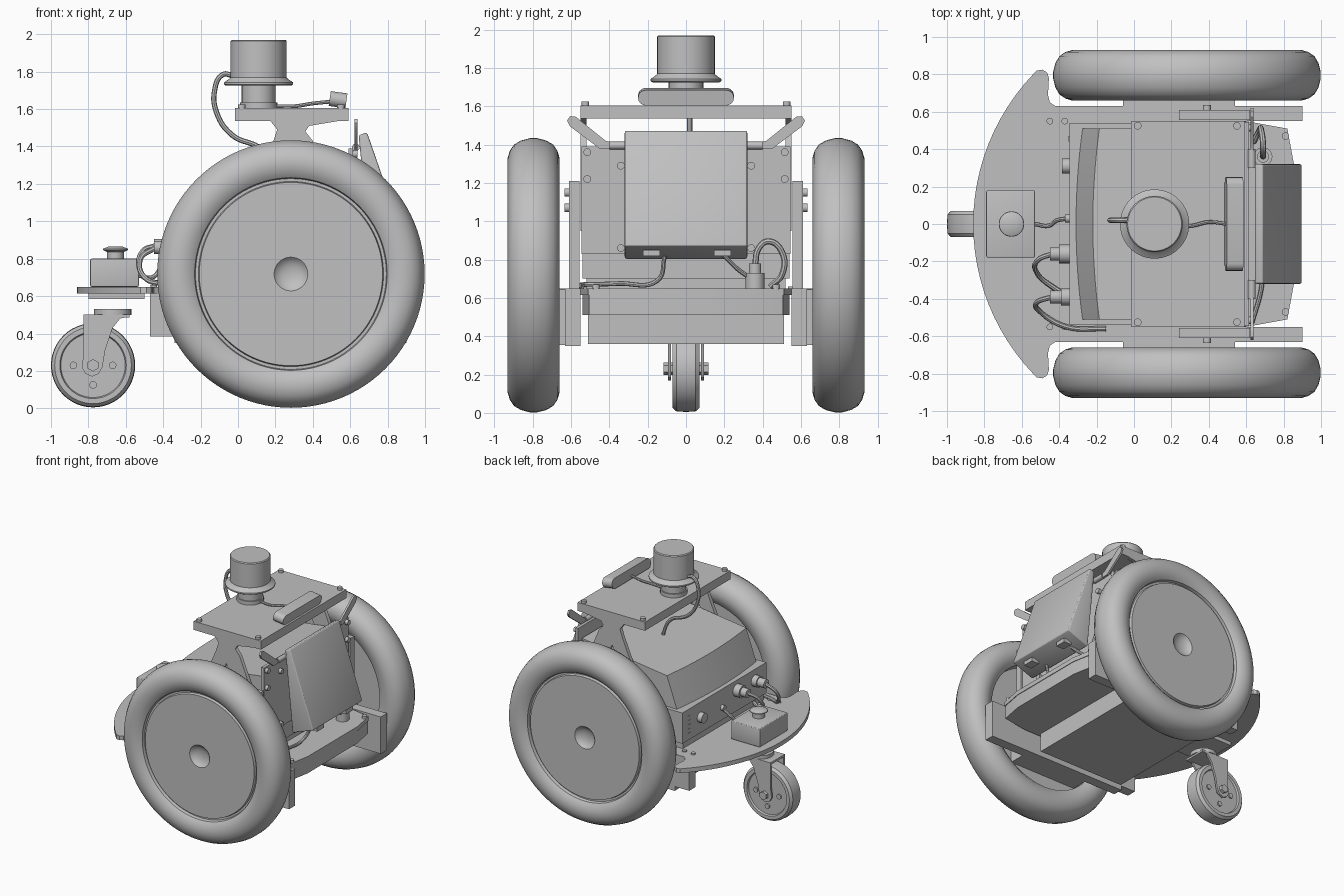
import bpy, bmesh, math
from mathutils import Vector, Matrix

if "Cube" in bpy.data.objects:
    bpy.data.objects.remove(bpy.data.objects["Cube"], do_unlink=True)

grey = bpy.data.materials.new("plain grey")
grey.use_nodes = True
grey.diffuse_color = (0.53, 0.53, 0.53, 1)
for node in grey.node_tree.nodes:
    if node.type == 'BSDF_PRINCIPLED':
        node.inputs["Base Color"].default_value = (0.53, 0.53, 0.53, 1)
parts = []


def add_mesh(name, mesh):
    mesh.materials.clear()
    mesh.materials.append(grey)
    ob = bpy.data.objects.new(name, mesh)
    bpy.context.collection.objects.link(ob)
    parts.append(ob)
    return ob


def finish(name, bm, bevel=0.0):
    if bevel:
        bmesh.ops.bevel(bm, geom=bm.edges[:], offset=bevel, segments=3, profile=0.5, affect='EDGES')
    bmesh.ops.recalc_face_normals(bm, faces=bm.faces[:])
    mesh = bpy.data.meshes.new(name)
    bm.to_mesh(mesh)
    bm.free()
    return add_mesh(name, mesh)


def prism(name, pts, lo, hi, plane='xz', bevel=0.0):
    """Extrude an outline along the axis normal to its plane."""
    place = {'xz': lambda a, b, d: (a, d, b), 'xy': lambda a, b, d: (a, b, d),
             'yz': lambda a, b, d: (d, a, b)}[plane]
    bm = bmesh.new()
    face = bm.faces.new([bm.verts.new(place(a, b, lo)) for a, b in pts])
    ext = bmesh.ops.extrude_face_region(bm, geom=[face])
    move = Vector(place(0, 0, hi - lo))
    bmesh.ops.translate(bm, vec=move, verts=[v for v in ext["geom"] if isinstance(v, bmesh.types.BMVert)])
    return finish(name, bm, bevel)


def mirrored(pts):
    """Close a half outline by mirroring it across y = 0."""
    return pts + [(x, -y) for x, y in reversed(pts)]


def box(name, x0, x1, y0, y1, z0, z1, bevel=0.0):
    return prism(name, [(x0, y0), (x1, y0), (x1, y1), (x0, y1)], z0, z1, 'xy', bevel)


def side_box(name, s, x0, x1, y0, y1, z0, z1):
    return box(name, x0, x1, min(s * y0, s * y1), max(s * y0, s * y1), z0, z1)


def cyl(name, p, q, r, n=32):
    p, q = Vector(p), Vector(q)
    bm = bmesh.new()
    rot = (q - p).to_track_quat('Z', 'Y').to_matrix().to_4x4()
    bmesh.ops.create_cone(bm, cap_ends=True, segments=n, radius1=r, radius2=r,
                          depth=(q - p).length, matrix=Matrix.Translation((p + q) / 2) @ rot)
    return finish(name, bm)


def lathe(name, profile, centre, axis, steps=72):
    """Spin (radius, height) points about an axis through centre."""
    axis, centre = Vector(axis), Vector(centre)
    out = Vector((1, 0, 0))
    bm = bmesh.new()
    vs = [bm.verts.new(centre + out * r + axis * h) for r, h in profile]
    es = [bm.edges.new(e) for e in zip(vs, vs[1:])]
    bmesh.ops.spin(bm, geom=vs + es, cent=centre, axis=axis, angle=math.tau, steps=steps)
    bmesh.ops.remove_doubles(bm, verts=bm.verts[:], dist=0.0005)
    return finish(name, bm)


def cable(name, pts, r=0.012):
    cu = bpy.data.curves.new(name, 'CURVE')
    cu.dimensions = '3D'
    cu.bevel_depth, cu.bevel_resolution, cu.resolution_u = r, 2, 8
    cu.use_fill_caps = True
    sp = cu.splines.new('BEZIER')
    sp.bezier_points.add(len(pts) - 1)
    for bp, p in zip(sp.bezier_points, pts):
        bp.co = p
        bp.handle_left_type = bp.handle_right_type = 'AUTO'
    tmp = bpy.data.objects.new(name + "_path", cu)
    bpy.context.collection.objects.link(tmp)
    dg = bpy.context.evaluated_depsgraph_get()
    mesh = bpy.data.meshes.new_from_object(tmp.evaluated_get(dg))
    bpy.data.objects.remove(tmp, do_unlink=True)
    return add_mesh(name, mesh)


# Drive wheels: dimpled disc, rim groove, round tyre, hollow inner side
tyre = [(.515, .105), (.535, .12), (.57, .133), (.61, .136), (.65, .124), (.682, .102), (.703, .066), (.715, .02)]
wheel = [(0, .066), (.03, .068), (.055, .075), (.075, .086), (.09, .102), (.49, .102), (.495, .08), (.51, .08)]
wheel += tyre + [(r, -h) for r, h in reversed(tyre)]
wheel += [(.505, -.1), (.5, -.03), (0, -.03)]
for s, tag in ((1, "left"), (-1, "right")):
    lathe(f"drive_wheel_{tag}", wheel, (.283, s * .795, .718), (0, s, 0), 96)

# Deck plate with a rounded bumper arc and tapered rear
arc = []
for i in range(13):
    t = math.radians(43.5 * i / 12)
    arc.append((.30 - 1.16 * math.cos(t), 1.16 * math.sin(t)))
tip = [(-.52, .82), (-.49, .825), (-.465, .81), (-.455, .78), (-.46, .69), (-.45, .65), (-.42, .63), (.60, .63)]
rear = [(.60, .55), (.82, .51), (.855, .32)]
prism("deck_plate", mirrored(arc + tip + rear)[:-1], .615, .65, 'xy')
box("caster_mount_plate", -.80, -.50, -.16, .16, .585, .615)

# Chassis: stepped belly boxes, side rails and wheel drives
prism("belly_upper", mirrored([(-.30, .54), (.60, .54), (.815, .505), (.85, .32)]), .51, .615, 'xy')
box("belly_lower", -.30, .47, -.51, .51, .36, .51)
for s, tag in ((1, "left"), (-1, "right")):
    side_box(f"side_rail_{tag}", s, -.34, .9, .55, .63, .35, .65)
    side_box(f"rail_front_block_{tag}", s, -.47, -.34, .55, .63, .385, .63)
    side_box(f"wheel_drive_{tag}", s, -.06, .54, .63, .765, .355, .645)
    side_box(f"motor_mount_{tag}", s, .24, .62, .555, .61, .65, 1.21)
    for z in (1.07, 1.15):
        cyl(f"mount_bolt_{tag}", (.39, s * .6, z), (.39, s * .635, z), .022, n=16)
    for x in (-.45, -.37):
        cyl(f"deck_bolt_{tag}", (x, s * .55, .645), (x, s * .55, .66), .018, n=12)
    cyl(f"rear_deck_bolt_{tag}", (.81, s * .47, .645), (.81, s * .47, .67), .02, n=12)

# Caster with fork, disc and bolts
cx, cz = -.775, .23
lathe("caster_wheel", [(0, .055), (.172, .055), (.178, .07), (.205, .07), (.222, .05), (.225, 0), (.222, -.05),
                       (.205, -.07), (.178, -.07), (.172, -.055), (0, -.055)], (cx, 0, cz), (0, 1, 0), 48)
fork = [(-.825, .5), (-.825, .3), (-.835, .22), (-.815, .185), (-.78, .17), (-.745, .185), (-.725, .22),
        (-.71, .31), (-.67, .43), (-.63, .48), (-.58, .49), (-.58, .5)]
for s in (1, -1):
    prism("caster_fork", fork, s * .085 - .008, s * .085 + .008)
    cyl("caster_axle_nut", (cx, 0, cz), (cx, s * .118, cz), .033, n=6)
    for a in (0, math.pi, -math.pi / 2):
        x, z = cx + .105 * math.cos(a), cz + .105 * math.sin(a)
        cyl("caster_disc_bolt", (x, 0, z), (x, s * .066, z), .02, n=12)
box("caster_fork_bridge", -.825, -.58, -.093, .093, .485, .502)
cyl("caster_swivel", (-.67, 0, .5), (-.67, 0, .53), .1)

# Emergency stop box
box("stop_box", -.79, -.53, -.18, .18, .65, .80, .008)
cyl("stop_neck", (-.655, 0, .8), (-.655, 0, .85), .045)
lathe("stop_button", [(0, .835), (.045, .835), (.068, .847), (.066, .853), (.04, .864), (0, .866)], (-.655, 0, 0), (0, 0, 1), 32)

# Electronics body, and hood with a bowed, sloping front
box("body_box", -.345, .6, -.54, .54, .70, .95)
box("body_foot", -.335, .58, -.52, .52, .65, .70)
bow = [(-.31 + .035 * (k / 8) ** 2, .51 * k / 8) for k in range(9)]
hood = prism("hood", mirrored(bow + [(.58, .51)])[:-1], .95, 1.3, 'xy')
for v in hood.data.vertices:
    if v.co.z > 1 and v.co.x < 0:
        v.co.x += .09
        v.co.z = 1.2

# Front panel connectors, vents and cables
for y, z, r, x in ((.31, .83, .04, -.385), (-.16, .87, .05, -.4), (-.39, .86, .045, -.39), (.03, .8, .022, -.37)):
    cyl("panel_connector", (-.34, y, z), (x, y, z), r, n=20)
for y, z in ((-.16, .87), (-.39, .86)):
    cyl("panel_plug", (-.39, y, z), (-.45, y, z), .035, n=20)
for i in range(5):
    box("panel_vent", -.349, -.344, .44, .47, .74 + i * .035, .757 + i * .035)
cable("panel_cable_upper", [(-.44, -.16, .87), (-.51, -.19, .84), (-.52, -.26, .73), (-.43, -.34, .67), (-.34, -.39, .68)], .014)
cable("panel_cable_lower", [(-.44, -.39, .86), (-.52, -.42, .8), (-.50, -.47, .7), (-.36, -.55, .665), (-.15, -.56, .665)], .014)
cable("stop_cable", [(-.53, 0, .71), (-.46, -.01, .7), (-.41, .02, .75), (-.34, .03, .8)], .012)

# Upright brackets and top shelf
leg = [(.17, 1.54), (.21, 1.49), (.19, 1.43), (.05, 1.1), (.16, 1.1), (.28, 1.34), (.48, .95), (.60, .95),
       (.40, 1.43), (.36, 1.48), (.38, 1.51), (.56, 1.54)]
for s, tag in ((1, "left"), (-1, "right")):
    prism(f"upright_bracket_{tag}", leg, s * .535 - .015, s * .535 + .015)
    for x in (.02, .55):
        cyl("shelf_bolt", (x, s * .525, 1.6), (x, s * .525, 1.625), .02, n=16)
box("top_shelf", -.015, .59, -.55, .55, 1.535, 1.605)

# Laser scanner
cyl("scanner_base", (.11, 0, 1.6), (.11, 0, 1.635), .1)
lathe("scanner", [(0, 1.63), (.09, 1.63), (.09, 1.725), (.175, 1.725), (.185, 1.732), (.185, 1.742), (.155, 1.763), (.15, 1.77),
                  (.15, 1.963), (.144, 1.97), (0, 1.97)], (.11, 0, 0), (0, 0, 1), 64)
cable("scanner_cable", [(-.03, .02, 1.78), (-.08, .02, 1.785), (-.125, .02, 1.7), (-.11, .02, 1.57), (-.03, .02, 1.46), (.13, .02, 1.38), (.2, .02, 1.23)], .014)

# Depth camera bar with rounded ends
bar = [(s * .21 + .04 * math.cos(a), 1.65 + .04 * math.sin(a)) for s, start in ((1, -90), (-1, 90))
       for a in [math.radians(start + 180 * i / 10) for i in range(11)]]
camera = prism("camera_bar", bar, -.045, .045, 'yz')
camera.data.transform(Matrix.Translation((.535, 0, 1.65)) @ Matrix.Rotation(math.radians(8), 4, 'Y')
                      @ Matrix.Translation((0, 0, -1.65)))
cable("camera_cable", [(.2, 0, 1.615), (.3, -.01, 1.615), (.4, .01, 1.63), (.5, 0, 1.64)], .01)

# Upright rear panel and wedge-shaped leaning display
box("rear_panel", .59, .615, -.545, .545, .83, 1.39)
prism("display", [(.69, 1.475), (.90, .87), (.711, .80), (.645, 1.46)], -.32, .32, bevel=.012)
for y in (-.18, .19):
    box("display_port", .80, .87, y - .045, y + .045, .818, .85)
for s in (1, -1):
    for y, z in ((.515, 1.36), (.515, 1.22), (.34, 1.29), (.34, .86)):
        cyl("panel_bolt", (.61, s * y, z), (.64, s * y, z), .02, n=16)
    # Bent flat antenna
    cyl("antenna_base", (.63, s * .30, 1.395), (.63, s * .40, 1.395), .02, n=16)
    blade = [(.38, 1.378), (.45, 1.378), (.605, 1.495), (.62, 1.525), (.605, 1.548), (.575, 1.545), (.42, 1.42), (.38, 1.41)]
    prism("antenna_blade", [(s * y, z) for y, z in blade], .622, .638, 'yz')

# Rear deck connector and wiring
cyl("rear_connector", (.69, .36, .65), (.69, .36, .73), .05, n=20)
cyl("rear_plug", (.69, .36, .73), (.69, .36, .78), .032, n=20)
cable("rear_loop_cable", [(.69, .36, .77), (.69, .38, .86), (.69, .43, .895), (.68, .5, .84), (.67, .5, .72), (.64, .44, .66)], .016)
cable("rear_wire", [(.63, -.53, .67), (.68, -.35, .675), (.70, -.15, .69), (.75, -.11, .82)], .012)
cable("rear_wire_short", [(.69, .34, .70), (.72, .27, .75), (.77, .19, .83)], .012)

# Smooth round parts, keep hard edges
bpy.ops.object.select_all(action='DESELECT')
for ob in parts:
    ob.select_set(True)
bpy.context.view_layer.objects.active = parts[0]
bpy.ops.object.shade_smooth_by_angle(angle=math.radians(28))
